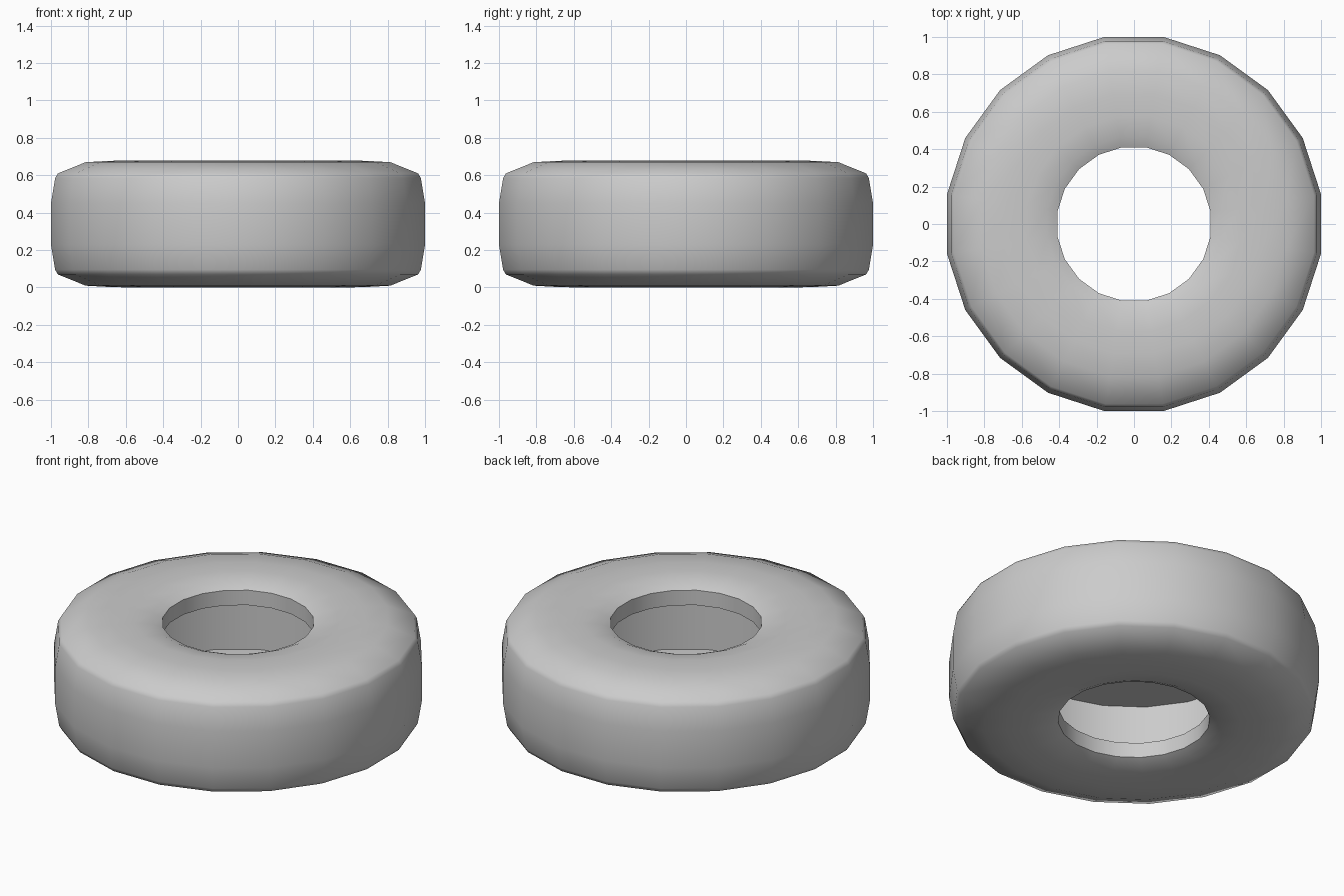
import bpy, bmesh, math

if "Cube" in bpy.data.objects:
    bpy.data.objects.remove(bpy.data.objects["Cube"])

SIDES = 20
MID = 0.34

# Upper half of the tyre section (radius, height above the middle), from cavity wall round to the tread
half = [(0.75, 0.21), (0.415, 0.21), (0.415, 0.30), (0.47, 0.325), (0.58, 0.34),
        (0.70, 0.337), (0.825, 0.33), (0.975, 0.27), (0.99, 0.245), (1.0125, 0.11)]
section = half + [(r, -h) for r, h in reversed(half)]

# Tyre: closed section revolved into flat-sided rings
bm = bmesh.new()
rings = []
for i in range(SIDES):
    a = 2 * math.pi * (i + 0.5) / SIDES
    rings.append([bm.verts.new((r * math.cos(a), r * math.sin(a), MID + h)) for r, h in section])
n = len(section)
for i in range(SIDES):
    a, b = rings[i], rings[(i + 1) % SIDES]
    for j in range(n):
        k = (j + 1) % n
        bm.faces.new((a[j], b[j], b[k], a[k]))
bmesh.ops.recalc_face_normals(bm, faces=bm.faces)
mesh = bpy.data.meshes.new("tyre")
bm.to_mesh(mesh)
bm.free()
tyre = bpy.data.objects.new("tyre", mesh)
bpy.context.collection.objects.link(tyre)

# Smooth tread and sidewalls, crisp bead edges
bpy.context.view_layer.objects.active = tyre
tyre.select_set(True)
bpy.ops.object.shade_smooth_by_angle(angle=math.radians(50))
